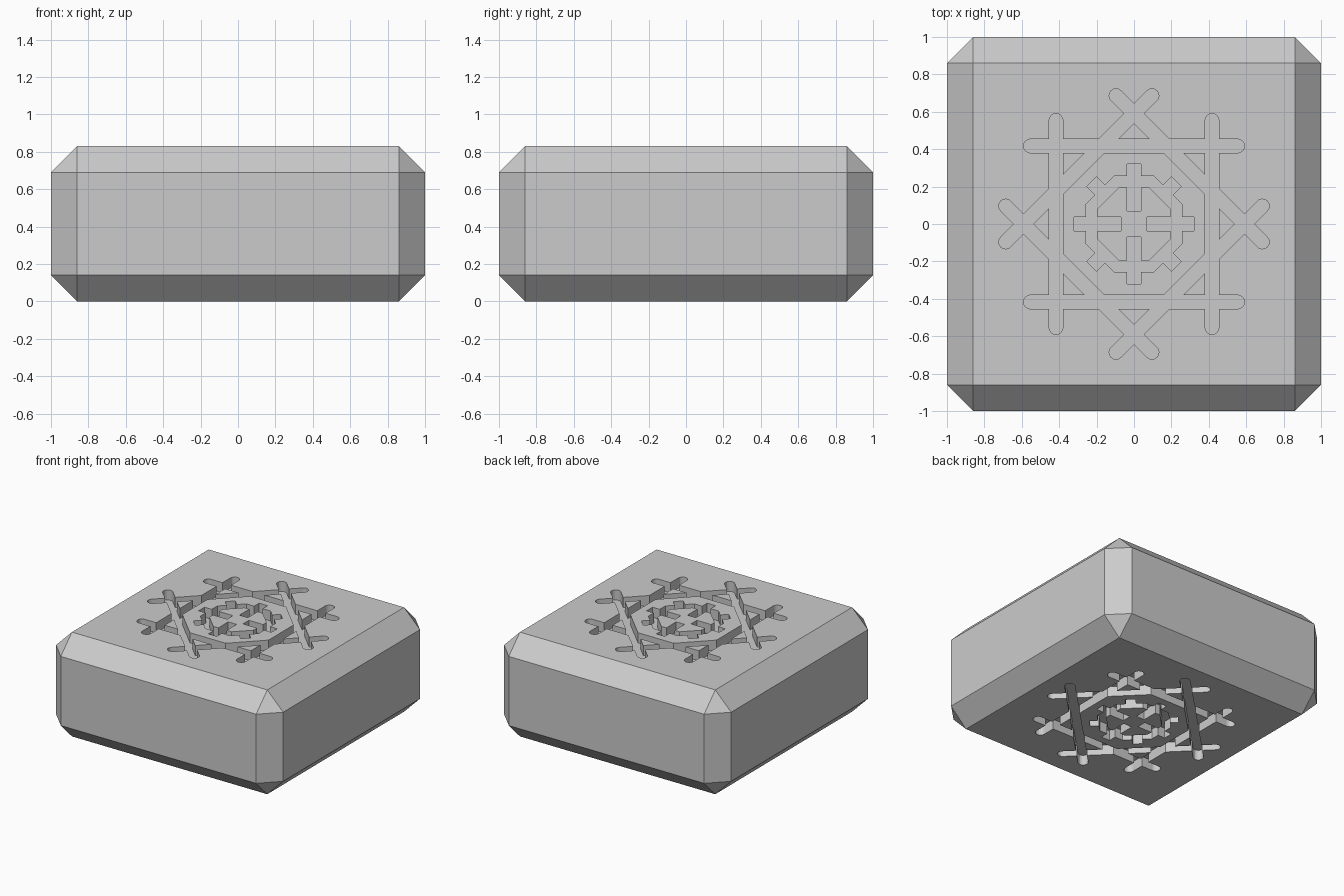
import bpy
import bmesh
import math
from mathutils import Matrix

SIZE, HEIGHT, CHAMFER = 2.0, 0.83, 0.14
DEPTH = 0.08          # engraving depth
OVER = 0.05           # how far the cutter rises above the surface
GROOVE = 0.037        # half width of every groove

cube = bpy.data.objects.get("Cube")
if cube:
    bpy.data.objects.remove(cube, do_unlink=True)

grey = bpy.data.materials.new("plain grey")
grey.use_nodes = True
colour = (0.6, 0.6, 0.6, 1)
grey.diffuse_color = colour
grey.node_tree.nodes["Principled BSDF"].inputs["Base Color"].default_value = colour


def add_object(name, bm):
    bmesh.ops.recalc_face_normals(bm, faces=bm.faces)
    mesh = bpy.data.meshes.new(name)
    bm.to_mesh(mesh)
    bm.free()
    mesh.materials.append(grey)
    obj = bpy.data.objects.new(name, mesh)
    bpy.context.collection.objects.link(obj)
    return obj


def raise_faces(bm, faces):
    """Turn flat faces into a closed prism."""
    out = bmesh.ops.extrude_face_region(bm, geom=faces, use_keep_orig=True)
    tops = [g for g in out["geom"] if isinstance(g, bmesh.types.BMVert)]
    bmesh.ops.translate(bm, verts=tops, vec=(0, 0, DEPTH + OVER))


def prism(bm, outline, z, angle):
    turn = Matrix.Rotation(angle, 3, "Z")
    face = bm.faces.new([bm.verts.new(turn @ Matrix.Translation((x, y, z)).translation)
                         for x, y in outline])
    raise_faces(bm, [face])


def round_bar(offset, half_length, steps=8):
    """Outline of a bar along x with round ends, shifted along y."""
    points = []
    for side in (1, -1):
        for i in range(steps + 1):
            a = side * math.pi / 2 - math.pi * i / steps
            a = math.pi / 2 - math.pi * i / steps + (0 if side == 1 else math.pi)
            points.append((side * (half_length - GROOVE) + GROOVE * math.cos(a),
                           offset + GROOVE * math.sin(a)))
    return points


def snowflake(z):
    bm = bmesh.new()
    # Two crossed square frames of round-ended bars
    for k in range(8):
        prism(bm, round_bar(0.417, 0.59), z, k * math.pi / 4)
    # Short spokes, longer on the main axes
    for k in range(8):
        inner = 0.07 if k % 2 == 0 else 0.22
        prism(bm, [(inner, -GROOVE), (0.32, -GROOVE), (0.32, GROOVE), (inner, GROOVE)],
              z, k * math.pi / 4)
    # Octagonal ring
    rings = []
    for apothem in (0.195, 0.257):
        r = apothem / math.cos(math.pi / 8)
        rings.append([bm.verts.new((r * math.cos((k + 0.5) * math.pi / 4),
                                    r * math.sin((k + 0.5) * math.pi / 4), z))
                      for k in range(8)])
    a, b = rings
    raise_faces(bm, [bm.faces.new((a[k - 1], b[k - 1], b[k], a[k])) for k in range(8)])
    return add_object("snowflake_cutter", bm)


# Chamfered block
bm = bmesh.new()
bmesh.ops.create_cube(bm, size=1)
bmesh.ops.scale(bm, verts=bm.verts, vec=(SIZE, SIZE, HEIGHT))
bmesh.ops.translate(bm, verts=bm.verts, vec=(0, 0, HEIGHT / 2))
bmesh.ops.bevel(bm, geom=bm.edges[:], offset=CHAMFER, segments=1, affect="EDGES")
block = add_object("engraved_block", bm)

# Engrave the top and the underside
bpy.context.view_layer.objects.active = block
for z in (HEIGHT - DEPTH, -OVER):
    cutter = snowflake(z)
    cutter.hide_render = True
    cut = block.modifiers.new("engraving", "BOOLEAN")
    cut.operation = "DIFFERENCE"
    cut.solver = "EXACT"
    cut.use_self = True
    cut.object = cutter
    bpy.ops.object.modifier_apply(modifier=cut.name)
    bpy.data.objects.remove(cutter, do_unlink=True)
